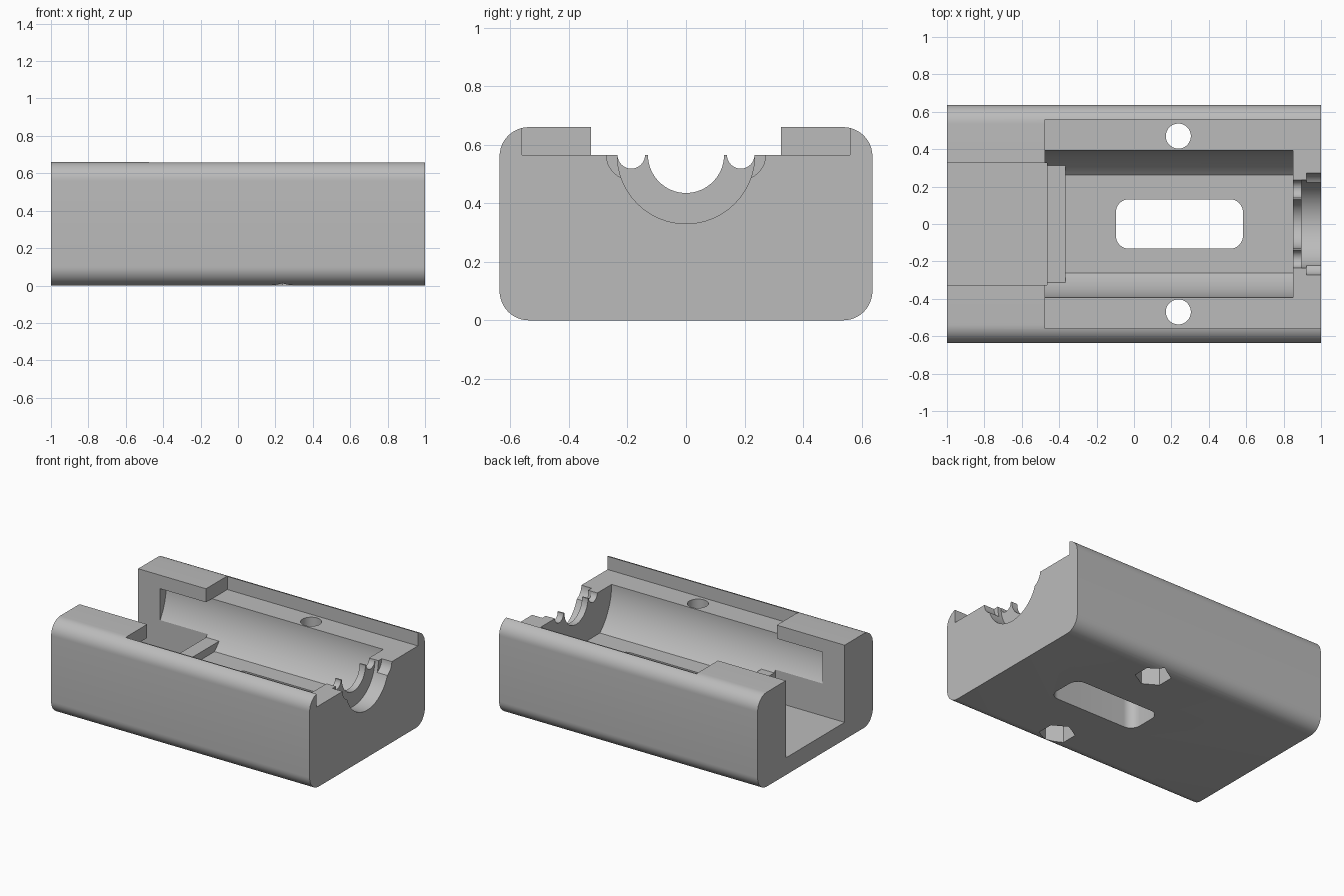
import bpy, bmesh, math
from mathutils import Vector

cube = bpy.data.objects.get("Cube")
if cube:
    bpy.data.objects.remove(cube, do_unlink=True)

grey = bpy.data.materials.new("neutral grey")
grey.use_nodes = True
colour = (0.5, 0.5, 0.5, 1)
grey.diffuse_color = colour
grey.node_tree.nodes["Principled BSDF"].inputs["Base Color"].default_value = colour


def prism(name, profile, axis, start, end):
    """Extrude a closed 2D profile along x (profile in y, z) or z (profile in x, y)."""
    bm = bmesh.new()
    place = (lambda p: (start, *p)) if axis == "x" else (lambda p: (*p, start))
    face = bm.faces.new([bm.verts.new(place(p)) for p in profile])
    grown = bmesh.ops.extrude_face_region(bm, geom=[face])["geom"]
    step = end - start
    shift = Vector((step, 0, 0) if axis == "x" else (0, 0, step))
    bmesh.ops.translate(bm, vec=shift, verts=[g for g in grown if isinstance(g, bmesh.types.BMVert)])
    bmesh.ops.recalc_face_normals(bm, faces=bm.faces)
    mesh = bpy.data.meshes.new(name)
    bm.to_mesh(mesh)
    bm.free()
    mesh.materials.append(grey)
    ob = bpy.data.objects.new(name, mesh)
    bpy.context.collection.objects.link(ob)
    return ob


def rect(a0, a1, b0, b1):
    return [(a0, b0), (a1, b0), (a1, b1), (a0, b1)]


def circle(a, b, r, sides=64, turn=0.0):
    angles = [turn + math.tau * i / sides for i in range(sides)]
    return [(a + r * math.cos(t), b + r * math.sin(t)) for t in angles]


def rounded(a0, a1, b0, b1, r, steps=12):
    corners = [(a1 - r, b1 - r), (a0 + r, b1 - r), (a0 + r, b0 + r), (a1 - r, b0 + r)]
    return [(a + r * math.cos(t), b + r * math.sin(t))
            for q, (a, b) in enumerate(corners)
            for t in [math.pi / 2 * (q + i / steps) for i in range(steps + 1)]]


def combine(tool, operation="DIFFERENCE"):
    tool.hide_render = True
    mod = body.modifiers.new("cut", "BOOLEAN")
    mod.operation, mod.solver, mod.object = operation, "EXACT", tool
    bpy.context.view_layer.objects.active = body
    bpy.ops.object.modifier_apply(modifier=mod.name)
    bpy.data.objects.remove(tool, do_unlink=True)


# Block with rounded long edges, and the shallow recess on top
SEAM, BORE, FLOOR = 0.565, 0.392, 0.274
body = prism("housing_body", rounded(-0.637, 0.637, 0, 0.66, 0.1), "x", -1, 1)
combine(prism("recess", rect(-0.475, 1.1, -0.56, 0.56), "z", SEAM, 0.8))

# Half-round cavity with a flat floor
low = math.asin((SEAM - FLOOR) / BORE)
arc = [low * i / 20 for i in range(21)]
half = [(BORE * math.cos(t), SEAM - BORE * math.sin(t)) for t in arc]
lip = SEAM + 0.0005
outline = [(BORE, lip)] + half + [(-y, z) for y, z in reversed(half)] + [(-BORE, lip)]
combine(prism("cavity", outline, "x", -0.83, 0.85))

# Cross rib and the open slot behind it
combine(prism("cross_rib", rect(-0.312, 0.312, 0.2, 0.328), "x", -0.55, -0.365), "UNION")
combine(prism("end_slot", rect(-0.325, 0.325, 0.12, 0.8), "x", -1.1, -0.465))

# Stepped round openings in the end wall
combine(prism("outer_opening", circle(0, SEAM, 0.235), "x", 0.895, 1.1))
combine(prism("inner_opening", circle(0, SEAM, 0.13), "x", 0.8, 1.1))
for side in (-1, 1):
    combine(prism("pin_hole", circle(side * 0.187, SEAM, 0.047, 32), "x", 0.8, 1.1))
    combine(prism("pin_head", circle(side * 0.187, SEAM, 0.085, 32), "x", 0.922, 1.1))
    # Screw holes with hexagonal nut pockets underneath
    combine(prism("screw_hole", circle(0.237, side * 0.47, 0.067, 48), "z", -0.1, 0.8))
    combine(prism("nut_pocket", circle(0.237, side * 0.47, 0.115, 6, math.pi / 2), "z", -0.1, 0.2))

# Rounded window through the floor
combine(prism("floor_window", rounded(-0.097, 0.583, -0.132, 0.132, 0.07), "z", -0.1, 0.5))

bpy.ops.object.select_all(action="DESELECT")
body.select_set(True)
bpy.context.view_layer.objects.active = body
bpy.ops.object.shade_smooth_by_angle(angle=math.radians(30))
